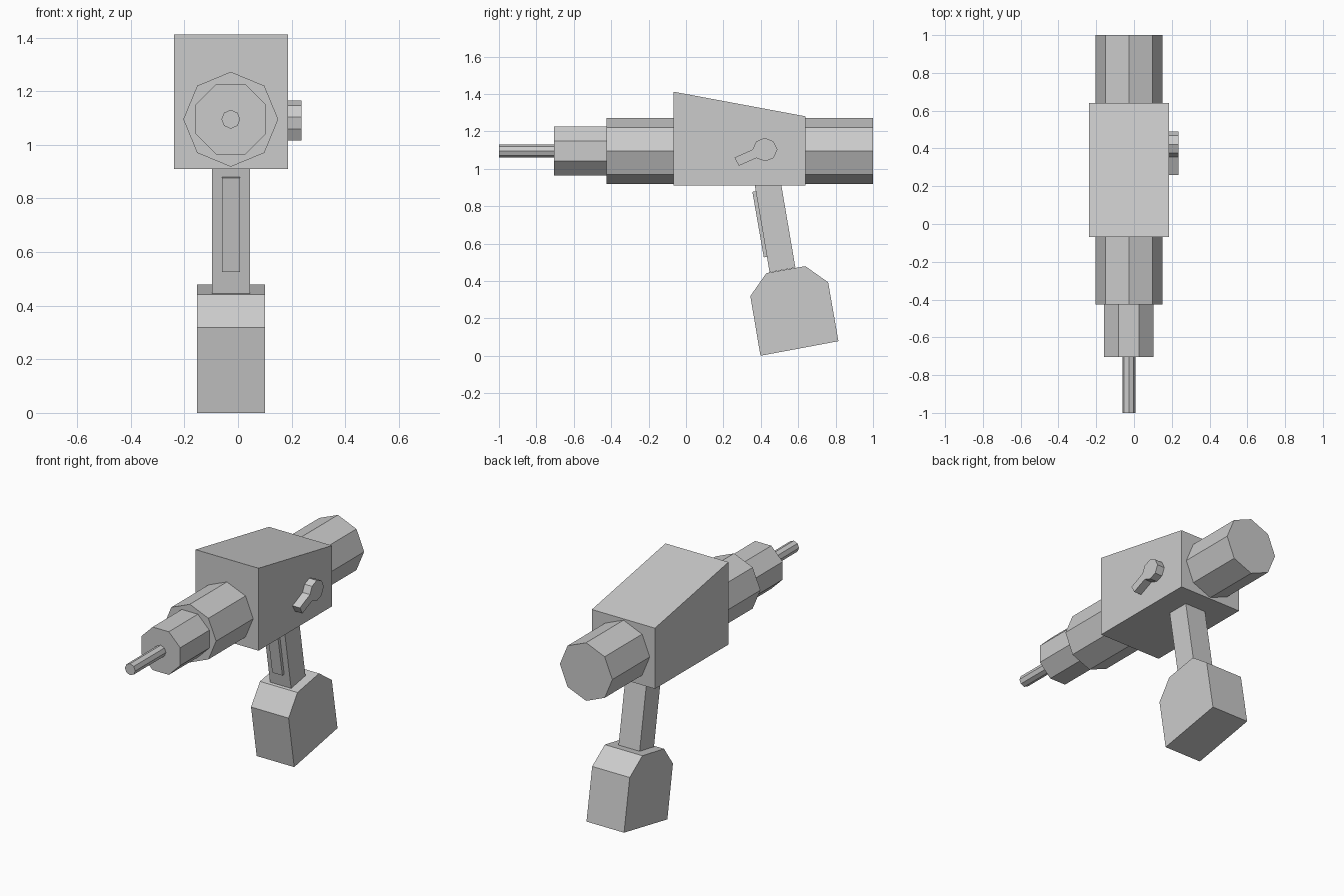
import bpy
import bmesh
from math import pi, sin, cos

if "Cube" in bpy.data.objects:
    bpy.data.objects.remove(bpy.data.objects["Cube"])

AXIS_X, AXIS_Z = -0.027, 1.095   # drill axis, running along y


def extrude(name, points, direction):
    """Extrude a flat polygon of 3D points into a closed solid."""
    bm = bmesh.new()
    face = bm.faces.new([bm.verts.new(p) for p in points])
    result = bmesh.ops.extrude_face_region(bm, geom=[face], use_keep_orig=True)
    moved = [v for v in result["geom"] if isinstance(v, bmesh.types.BMVert)]
    bmesh.ops.translate(bm, verts=moved, vec=direction)
    bmesh.ops.recalc_face_normals(bm, faces=bm.faces)
    mesh = bpy.data.meshes.new(name)
    bm.to_mesh(mesh)
    bm.free()
    obj = bpy.data.objects.new(name, mesh)
    bpy.context.collection.objects.link(obj)
    return obj


def side_profile(name, yz, x0, x1):
    return extrude(name, [(x0, y, z) for y, z in yz], (x1 - x0, 0, 0))


def octagon_bar(name, radius, y0, y1, turn=0.0):
    angles = [turn + i * pi / 4 for i in range(8)]
    ring = [(AXIS_X + radius * cos(a), y0, AXIS_Z + radius * sin(a)) for a in angles]
    return extrude(name, ring, (0, y1 - y0, 0))


# Octagonal parts along the axis
octagon_bar("motor_barrel", 0.177, -0.425, 1.0)
octagon_bar("chuck", 0.142, -0.705, -0.425, pi / 8)
octagon_bar("drill_bit", 0.035, -1.0, -0.705)

# Wedge-topped housing
side_profile("housing", [(-0.068, 0.91), (0.64, 0.91), (0.64, 1.28), (-0.068, 1.412)],
             -0.239, 0.186)

# Slanted grip, trigger and battery pack
side_profile("grip", [(0.368, 0.91), (0.51, 0.91), (0.585, 0.471), (0.447, 0.446)],
             -0.097, 0.045)
side_profile("trigger", [(0.355, 0.876), (0.374, 0.88), (0.435, 0.53), (0.416, 0.526)],
             -0.06, 0.008)
side_profile("battery", [(0.398, 0.0), (0.815, 0.078), (0.76, 0.393),
                         (0.638, 0.479), (0.43, 0.442), (0.344, 0.319)],
             -0.153, 0.10)

# Selector lever on the right side
side_profile("selector_lever", [(0.259, 1.059), (0.283, 1.016), (0.36, 1.05), (0.376, 1.057),
                                (0.423, 1.04), (0.468, 1.057), (0.489, 1.102), (0.468, 1.146),
                                (0.421, 1.165), (0.375, 1.146), (0.356, 1.103)],
             0.186, 0.236)
